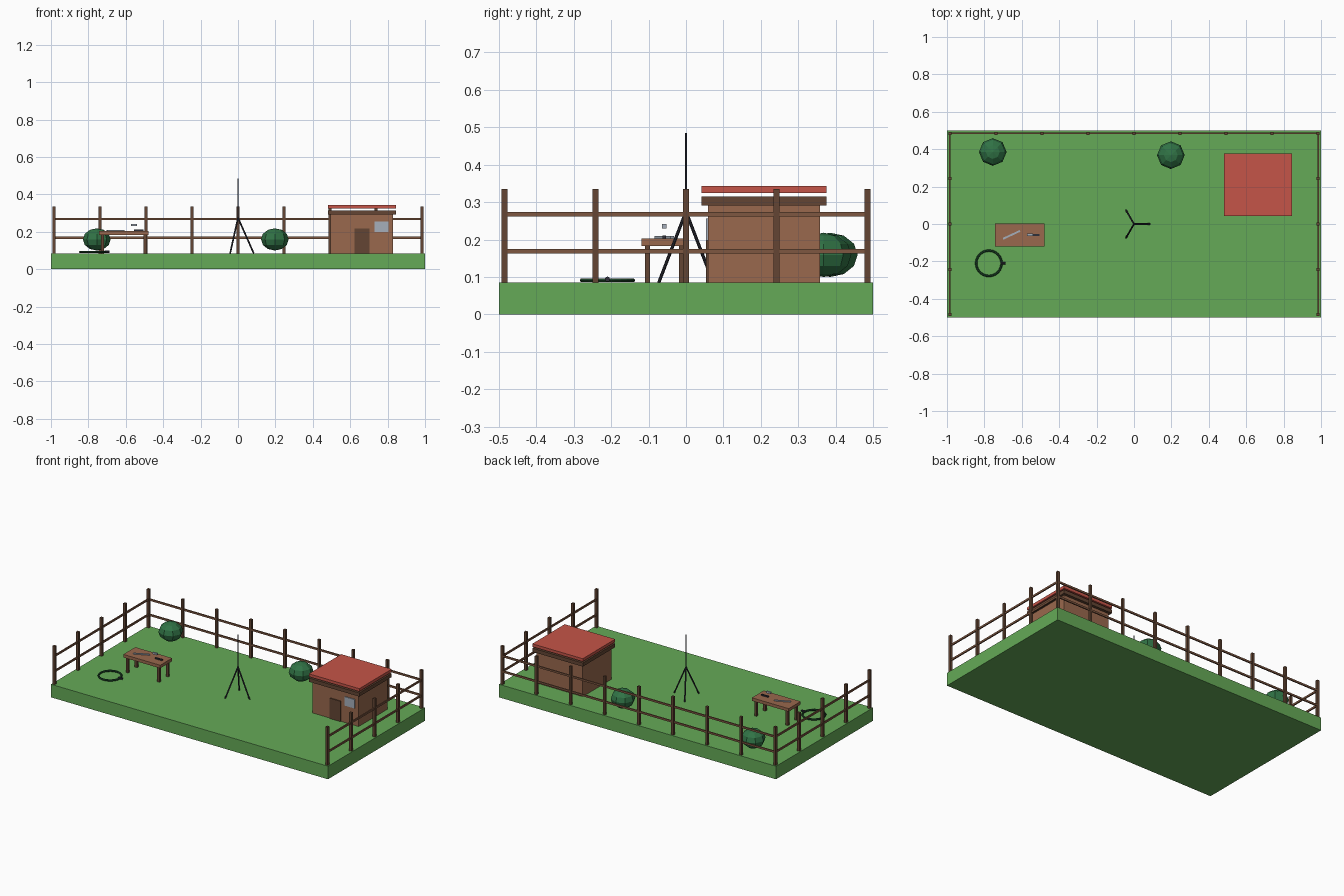
import bpy, math
from mathutils import Vector

if "Cube" in bpy.data.objects:
    bpy.data.objects.remove(bpy.data.objects["Cube"])


def mat(name, r, g, b):
    m = bpy.data.materials.new(name)
    m.diffuse_color = (r, g, b, 1)
    m.use_nodes = True
    m.node_tree.nodes["Principled BSDF"].inputs["Base Color"].default_value = m.diffuse_color
    return m


GRASS = mat("grass green", 0.13, 0.40, 0.095)
RED = mat("roof red", 0.56, 0.09, 0.065)
WOOD = mat("light wood", 0.32, 0.14, 0.075)
DARK = mat("dark wood", 0.125, 0.06, 0.033)
RAIL = mat("rail wood", 0.21, 0.095, 0.052)
LEAF = mat("bush green", 0.03, 0.17, 0.06)
HOSE = mat("hose green", 0.012, 0.06, 0.022)
METAL = mat("dark metal", 0.028, 0.028, 0.04)
STEEL = mat("light steel", 0.38, 0.43, 0.50)


def finish(name, m):
    o = bpy.context.object
    o.name = name
    o.data.materials.append(m)
    return o


def box(name, m, x0, x1, y0, y1, z0, z1, turn=0):
    bpy.ops.mesh.primitive_cube_add(
        size=1, location=((x0 + x1) / 2, (y0 + y1) / 2, (z0 + z1) / 2))
    o = finish(name, m)
    o.scale = (x1 - x0, y1 - y0, z1 - z0)
    o.rotation_euler.z = turn
    return o


def rod(name, m, a, b, r, sides=8):
    a, b = Vector(a), Vector(b)
    bpy.ops.mesh.primitive_cylinder_add(
        vertices=sides, radius=r, depth=(b - a).length, location=(a + b) / 2)
    o = finish(name, m)
    o.rotation_euler = (b - a).to_track_quat('Z', 'Y').to_euler()
    return o


G = 0.085  # lawn height
box("lawn", GRASS, -1, 1, -0.5, 0.5, 0, G)

# Fence on the back, left and right sides; the front is open
FX, FY, P = 0.985, 0.485, 0.008
posts = [(-FX + i * FX / 4, FY) for i in range(9)]
posts += [(s * FX, -FY + j * FY / 2) for s in (-1, 1) for j in range(4)]
for x, y in posts:
    box("fence_post", DARK, x - P, x + P, y - P, y + P, G, 0.335)
for z in (0.168, 0.268):
    box("back_rail", RAIL, -FX, FX, FY - 0.004, FY + 0.004, z - 0.006, z + 0.006)
    for s in (-1, 1):
        box("side_rail", RAIL, s * FX - 0.004, s * FX + 0.004, -FY, FY,
            z - 0.006, z + 0.006)

# Shed with layered roof, door and window
box("shed_walls", WOOD, 0.495, 0.83, 0.059, 0.358, G, 0.291)
box("roof_frame", DARK, 0.482, 0.846, 0.042, 0.376, 0.291, 0.315)
box("roof_panel", RED, 0.482, 0.846, 0.042, 0.376, 0.324, 0.343)
box("shed_door", DARK, 0.623, 0.703, 0.053, 0.060, G, 0.218)
box("shed_window", STEEL, 0.73, 0.804, 0.053, 0.060, 0.198, 0.256)

# Bushes
for x, y in ((-0.755, 0.385), (0.197, 0.368)):
    bpy.ops.mesh.primitive_uv_sphere_add(
        segments=8, ring_count=6, radius=0.074, location=(x, y, 0.159))
    finish("bush", LEAF).scale.z = 0.8

# Work table
box("table_top", WOOD, -0.744, -0.478, -0.119, 0.004, 0.183, 0.203)
for x in (-0.724, -0.498):
    for y in (-0.103, -0.012):
        box("table_leg", DARK, x - 0.008, x + 0.008, y - 0.007, y + 0.007, G, 0.183)

# Tools on the table
box("saw_blade", STEEL, -0.705, -0.605, -0.063, -0.053, 0.203, 0.209,
    math.radians(25))
box("hammer_handle", METAL, -0.556, -0.505, -0.063, -0.053, 0.203, 0.211)
box("hammer_head", STEEL, -0.572, -0.541, -0.064, -0.052, 0.230, 0.241)

# Coiled hose and nozzle
bpy.ops.mesh.primitive_torus_add(
    major_radius=0.068, minor_radius=0.006, major_segments=24,
    minor_segments=6, location=(-0.776, -0.21, G + 0.006))
finish("hose_coil", HOSE)
rod("hose_nozzle", METAL, (-0.715, -0.21, 0.094), (-0.688, -0.21, 0.094), 0.007)

# Tripod with a mast
rod("mast", METAL, (0, 0, 0.26), (0, 0, 0.485), 0.003)
for k in range(3):
    a = k * math.tau / 3
    rod("tripod_leg", METAL, (0, 0, 0.275),
        (0.084 * math.cos(a), 0.084 * math.sin(a), G), 0.0045)
